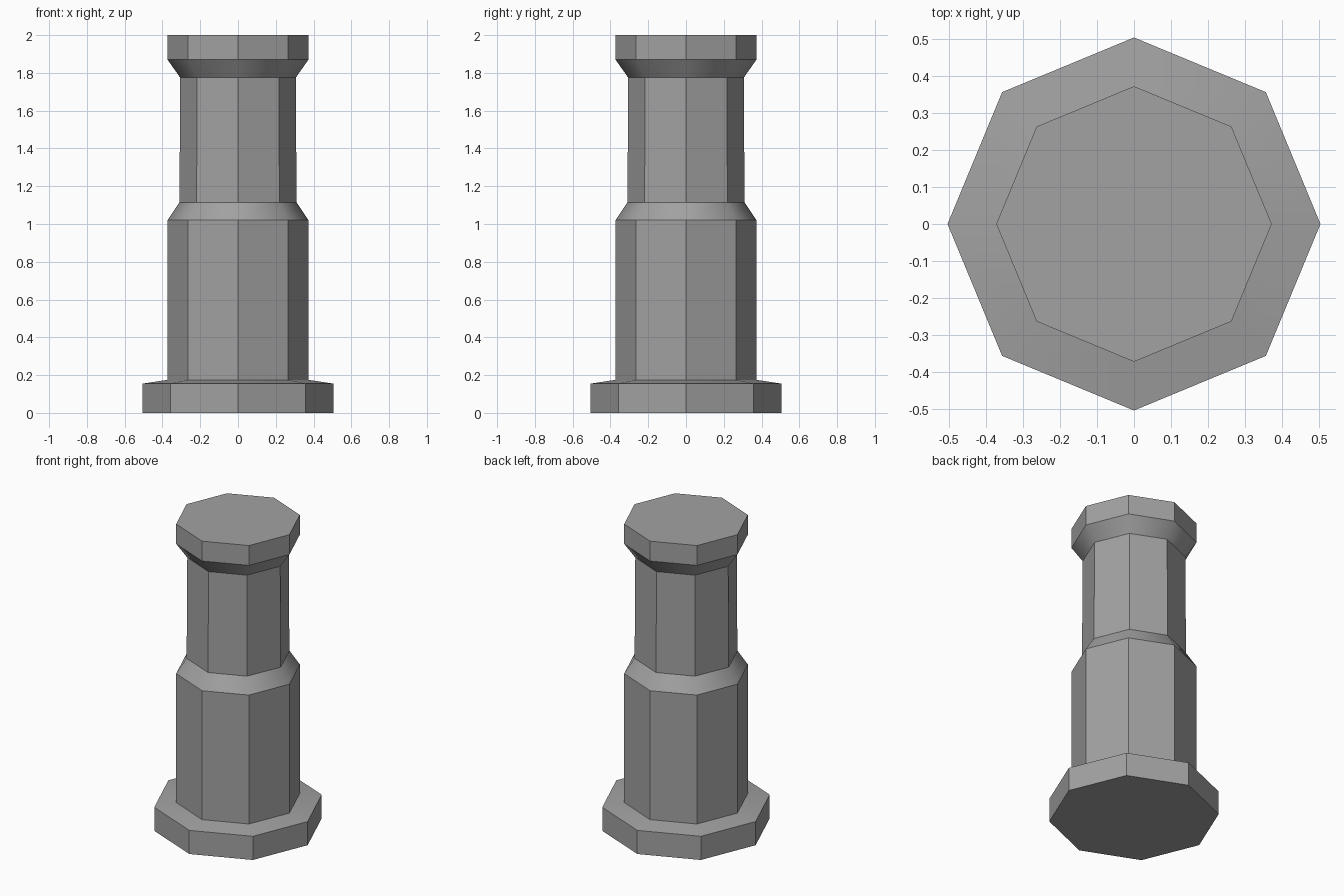
import bpy
import bmesh
from math import cos, sin, pi

cube = bpy.data.objects.get("Cube")
if cube:
    bpy.data.objects.remove(cube, do_unlink=True)

SIDES = 8

# Stone colour
stone = bpy.data.materials.new("grey_stone")
stone.use_nodes = True
colour = (0.36, 0.36, 0.36, 1)
stone.diffuse_color = colour
stone.node_tree.nodes["Principled BSDF"].inputs["Base Color"].default_value = colour

# Column outline from foot to cap: (radius, height)
profile = [(0.505, 0), (0.505, 0.155), (0.373, 0.175), (0.373, 1.02),
           (0.31, 1.115), (0.306, 1.775), (0.373, 1.87), (0.373, 2)]

bm = bmesh.new()
rings = [[bm.verts.new((r * cos(2 * pi * i / SIDES), r * sin(2 * pi * i / SIDES), z))
          for i in range(SIDES)] for r, z in profile]

# Walls between neighbouring rings
for low, high in zip(rings, rings[1:]):
    for i in range(SIDES):
        j = (i + 1) % SIDES
        bm.faces.new((low[i], low[j], high[j], high[i]))

# Closed foot and cap
bm.faces.new(rings[0][::-1])
bm.faces.new(rings[-1])
bm.normal_update()

# Sloped collars shade smoothly around the column, upright walls stay flat
for face in bm.faces:
    face.smooth = 0.1 < abs(face.normal.z) < 0.999
for edge in bm.edges:
    level = abs(edge.verts[0].co.z - edge.verts[1].co.z) < 0.001
    edge.smooth = not level and all(f.smooth for f in edge.link_faces)

mesh = bpy.data.meshes.new("column")
bm.to_mesh(mesh)
bm.free()
mesh.materials.append(stone)
column = bpy.data.objects.new("column", mesh)
bpy.context.collection.objects.link(column)
